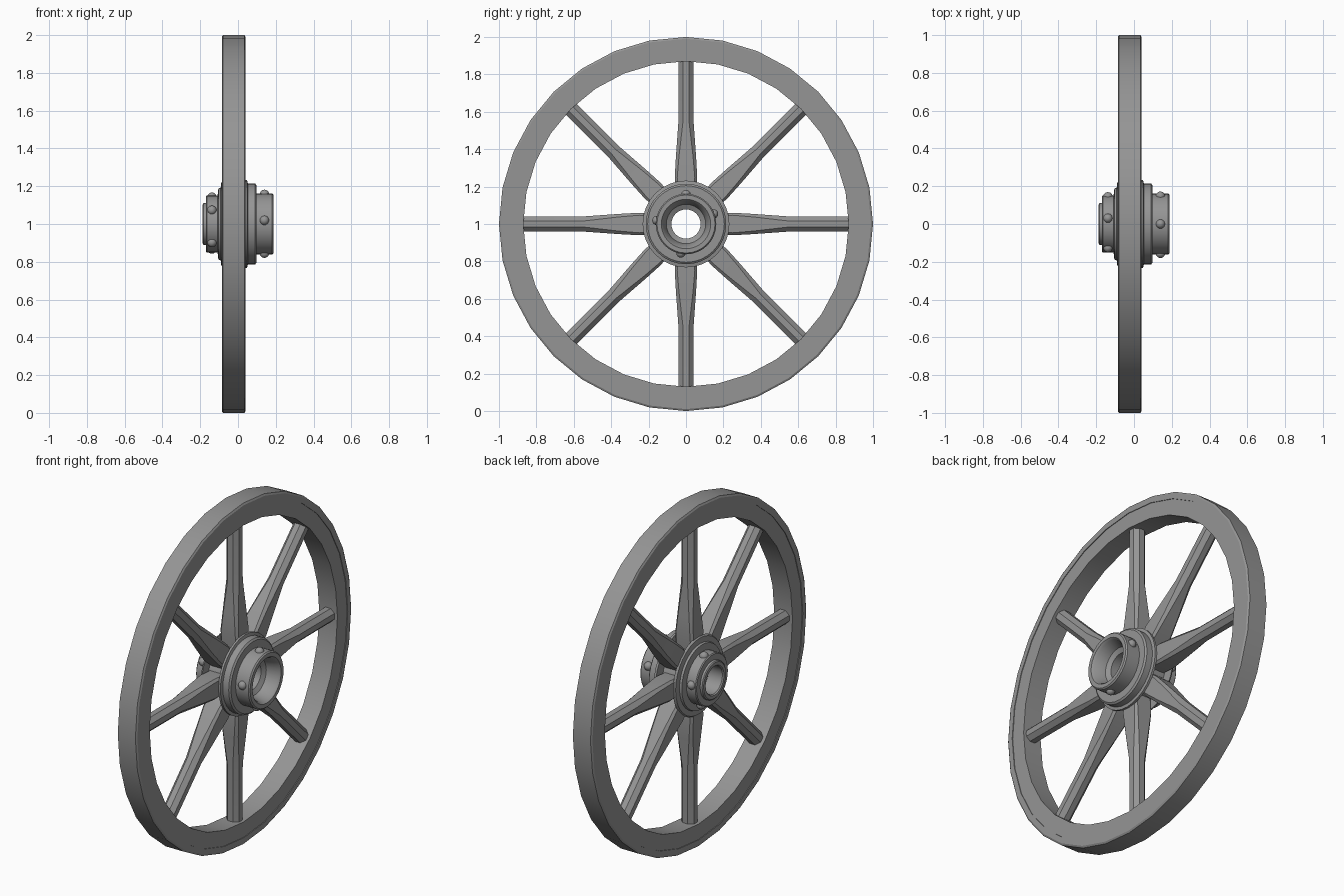
import bpy, bmesh, math
from mathutils import Vector

if "Cube" in bpy.data.objects:
    bpy.data.objects.remove(bpy.data.objects["Cube"])

SEG = 32
CX = -0.022            # middle plane of the rim
AXLE_Z = 1.0

grey = bpy.data.materials.new("plain grey")
grey.diffuse_color = (0.3, 0.3, 0.3, 1)
grey.use_nodes = True
grey.node_tree.nodes["Principled BSDF"].inputs["Base Color"].default_value = grey.diffuse_color


def finish(bm, name, angle=30):
    bmesh.ops.recalc_face_normals(bm, faces=bm.faces)
    me = bpy.data.meshes.new(name)
    bm.to_mesh(me)
    bm.free()
    me.materials.append(grey)
    for p in me.polygons:
        p.use_smooth = True
    me.set_sharp_from_angle(angle=math.radians(angle))
    ob = bpy.data.objects.new(name, me)
    ob.location.z = AXLE_Z
    bpy.context.collection.objects.link(ob)
    return ob


def bridge(bm, rings, close_rings):
    n = len(rings[0])
    count = len(rings) if close_rings else len(rings) - 1
    for i in range(count):
        a, b = rings[i], rings[(i + 1) % len(rings)]
        for j in range(n):
            k = (j + 1) % n
            bm.faces.new((a[j], a[k], b[k], b[j]))


def lathe(name, profile):
    """Spin a closed (x, radius) profile about the x axis."""
    bm = bmesh.new()
    rings = []
    for s in range(SEG):
        t = 2 * math.pi * s / SEG
        rings.append([bm.verts.new((x, r * math.cos(t), r * math.sin(t))) for x, r in profile])
    bridge(bm, rings, True)
    return finish(bm, name)


def spoke(name, angle):
    """Loft an eight-sided section from a broad foot to a round bar."""
    out = Vector((0, math.cos(angle), math.sin(angle)))
    side = Vector((0, -math.sin(angle), math.cos(angle)))
    # radius, half depth, half width, chamfer fraction
    stations = [(0.14, 0.058, 0.050, 0.80), (0.25, 0.058, 0.060, 0.78),
                (0.36, 0.050, 0.054, 0.70), (0.54, 0.041, 0.041, 0.414),
                (0.90, 0.040, 0.040, 0.414)]
    bm = bmesh.new()
    rings = []
    for r, d, w, c in stations:
        pts = [(1, c), (c, 1), (-c, 1), (-1, c), (-1, -c), (-c, -1), (c, -1), (1, -c)]
        rings.append([bm.verts.new(out * r + side * (v * w) + Vector((CX + u * d, 0, 0)))
                      for u, v in pts])
    bridge(bm, rings, False)
    bm.faces.new(rings[0])
    bm.faces.new(rings[-1])
    return finish(bm, name, 35)


def stud(name, x, r, degrees):
    t = math.radians(degrees)
    bm = bmesh.new()
    bmesh.ops.create_uvsphere(bm, u_segments=12, v_segments=8, radius=0.025)
    bmesh.ops.translate(bm, verts=bm.verts, vec=(x, r * math.cos(t), r * math.sin(t)))
    return finish(bm, name)


# Rim: metal tyre around a wooden ring
lathe("tyre", [(-0.086, 0.96), (-0.086, 0.99), (-0.080, 1.0), (0.034, 1.0),
               (0.040, 0.99), (0.040, 0.96)])
lathe("wooden_rim", [(-0.082, 0.87), (-0.082, 0.97), (0.036, 0.97), (0.036, 0.87)])

# Eight spokes
for i in range(8):
    spoke(f"spoke_{i + 1}", i * math.pi / 4)

# Hub core with through hole
lathe("hub_core", [(-0.09, 0.078), (-0.09, 0.17), (0.05, 0.17), (0.05, 0.078)])

# Outer hub: stepped flange and hollow cup
lathe("outer_hub", [(0.035, 0.078), (0.035, 0.232), (0.048, 0.232), (0.052, 0.215),
                    (0.090, 0.215), (0.098, 0.205), (0.098, 0.162), (0.180, 0.162),
                    (0.187, 0.155), (0.187, 0.132), (0.175, 0.122), (0.110, 0.105),
                    (0.095, 0.078)])

# Inner hub: sloped flange and end collar
lathe("inner_hub", [(-0.076, 0.080), (-0.076, 0.230), (-0.088, 0.222), (-0.092, 0.192),
                    (-0.104, 0.188), (-0.108, 0.150), (-0.165, 0.150), (-0.170, 0.145),
                    (-0.170, 0.112), (-0.182, 0.110), (-0.187, 0.104), (-0.187, 0.085),
                    (-0.180, 0.080)])

# Round studs on both hub barrels
for i, a in enumerate((90, 20, 173, 260)):
    stud(f"outer_stud_{i + 1}", 0.14, 0.157, a)
for i in range(5):
    stud(f"inner_stud_{i + 1}", -0.138, 0.145, 78 + 72 * i)
